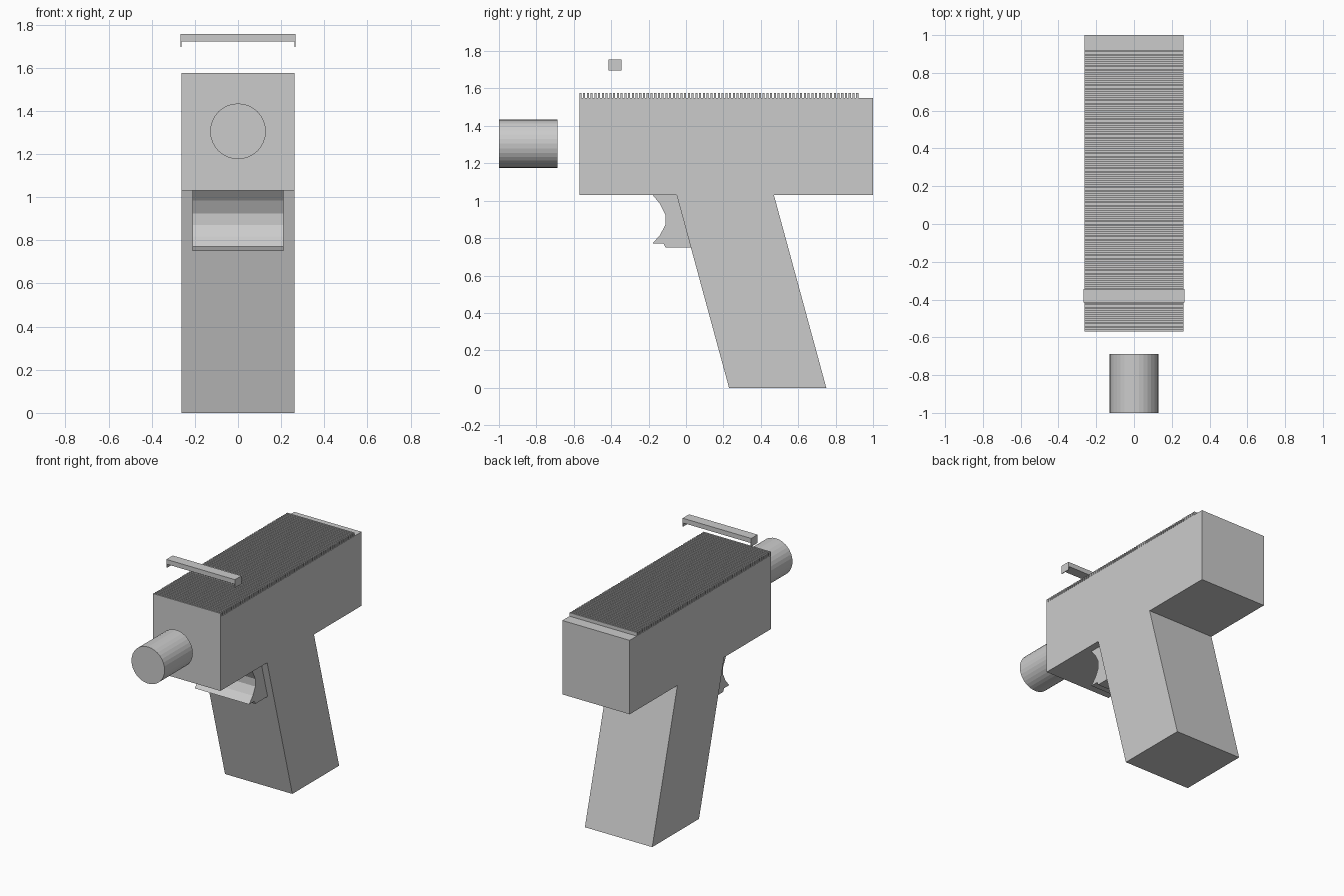
import bpy, bmesh, math
from mathutils import Matrix, Vector

if "Cube" in bpy.data.objects:
    bpy.data.objects.remove(bpy.data.objects["Cube"])


def finish(name, bm):
    bmesh.ops.recalc_face_normals(bm, faces=bm.faces)
    mesh = bpy.data.meshes.new(name)
    bm.to_mesh(mesh)
    bm.free()
    obj = bpy.data.objects.new(name, mesh)
    bpy.context.collection.objects.link(obj)
    return obj


def extrude_profile(name, points, direction):
    """Fill a closed 3D outline and sweep it along a direction."""
    bm = bmesh.new()
    face = bm.faces.new([bm.verts.new(p) for p in points])
    swept = bmesh.ops.extrude_face_region(bm, geom=[face], use_keep_orig=True)
    verts = [v for v in swept["geom"] if isinstance(v, bmesh.types.BMVert)]
    bmesh.ops.translate(bm, verts=verts, vec=direction)
    return finish(name, bm)


def side_part(name, yz, half_width):
    return extrude_profile(name, [(-half_width, y, z) for y, z in yz],
                           (2 * half_width, 0, 0))


W = 0.262

# Body block and slanted grip as one side profile
side_part("body_and_grip", [(-0.57, 1.03), (-0.05, 1.03), (0.23, 0), (0.75, 0),
                            (0.47, 1.03), (1.0, 1.03), (1.0, 1.55), (-0.57, 1.55)], W)

# Trigger with a concave front, its back buried in the grip
side_part("trigger", [(-0.178, 1.03), (-0.14, 0.985), (-0.11, 0.925), (-0.11, 0.872),
                      (-0.138, 0.818), (-0.178, 0.772), (-0.12, 0.772), (-0.11, 0.75),
                      (0.05, 0.75), (0.05, 1.03)], 0.212)

# Row of fine ridges along the top
bm = bmesh.new()
pitch, tooth = 0.02, 0.011
for i in range(75):
    y = -0.57 + i * pitch + tooth / 2
    m = Matrix.Translation((0, y, 1.5615)) @ Matrix.Diagonal((2 * W, tooth, 0.027, 1))
    bmesh.ops.create_cube(bm, size=1, matrix=m)
finish("top_ridges", bm)

# Detached barrel in front of the body
bm = bmesh.new()
bmesh.ops.create_cone(bm, cap_ends=True, segments=32, radius1=0.129, radius2=0.129,
                      depth=0.313,
                      matrix=Matrix.Translation((0, -0.8435, 1.305))
                      @ Matrix.Rotation(math.radians(90), 4, 'X'))
finish("barrel", bm)

# Floating bracket over the top with thin down-turned ends
outer, inner = 0.267, 0.262
half = [(outer, 1.755), (outer, 1.697), (inner, 1.697), (inner, 1.722)]
outline = half + [(-x, z) for x, z in reversed(half)]
extrude_profile("top_bracket", [(x, -0.415, z) for x, z in outline], (0, 0.071, 0))
